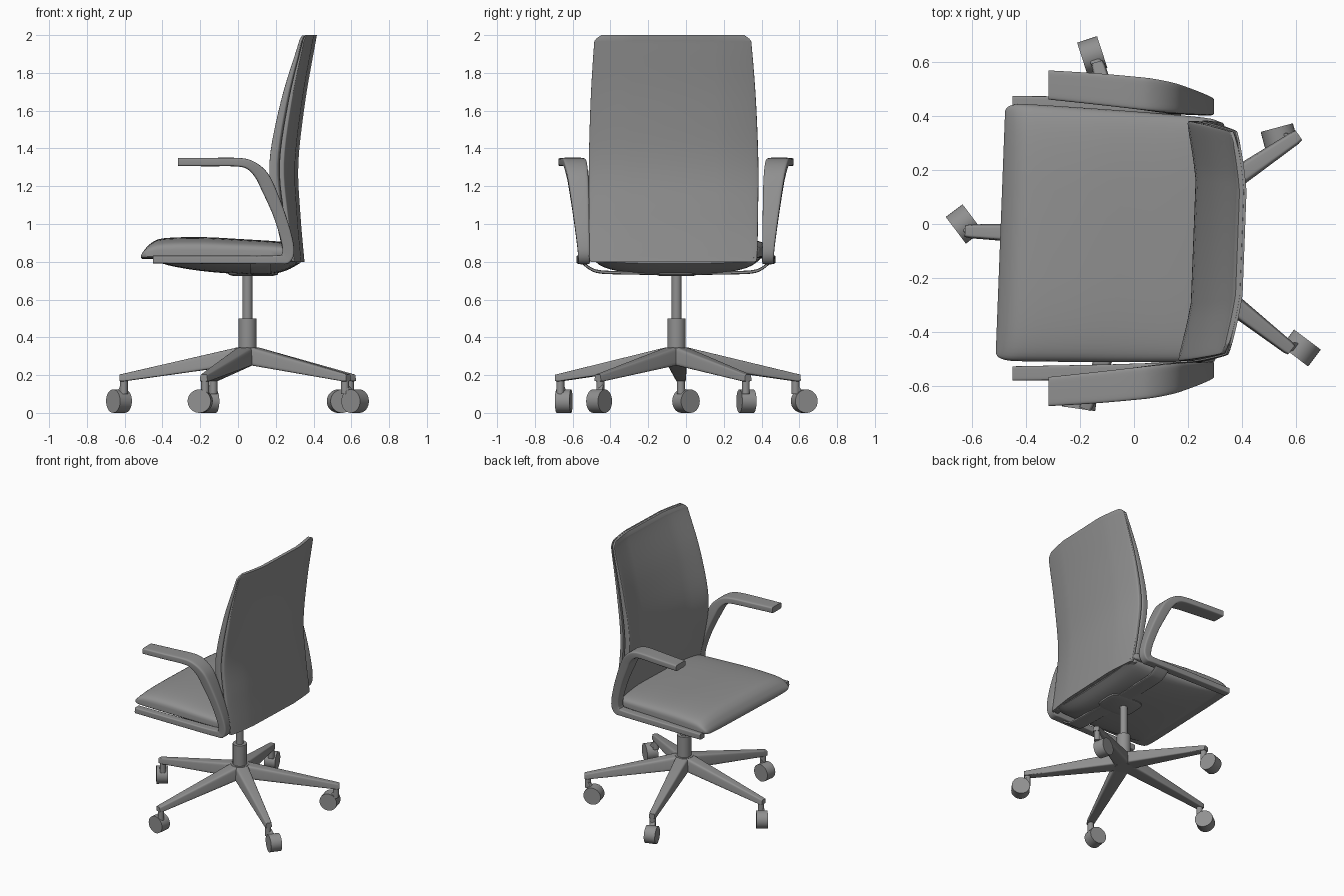
import bpy, bmesh
from math import sin, cos, pi, radians, copysign, hypot
from mathutils import Vector

if "Cube" in bpy.data.objects:
    bpy.data.objects.remove(bpy.data.objects["Cube"])

CX, CY = 0.05, -0.05          # swivel axis
TURN = radians(-2.2)          # seat and back are swivelled slightly

grey = bpy.data.materials.new("dark_grey")
grey.diffuse_color = (0.28, 0.28, 0.28, 1)
grey.use_nodes = True
grey.node_tree.nodes["Principled BSDF"].inputs["Base Color"].default_value = grey.diffuse_color


def finish(ob, angle=40):
    ob.data.materials.append(grey)
    bpy.ops.object.select_all(action='DESELECT')
    ob.select_set(True)
    bpy.context.view_layer.objects.active = ob
    bpy.ops.object.shade_smooth_by_angle(angle=radians(angle))
    return ob


def loft(name, rings, loc=(0, 0, 0), rot=0.0, mirror_y=False):
    """Skin closed rings of equal length and cap both ends."""
    bm = bmesh.new()
    vs = [[bm.verts.new(p) for p in r] for r in rings]
    n = len(rings[0])
    for a, b in zip(vs, vs[1:]):
        for i in range(n):
            j = (i + 1) % n
            bm.faces.new((a[i], a[j], b[j], b[i]))
    bm.faces.new(vs[0])
    bm.faces.new(vs[-1])
    bmesh.ops.recalc_face_normals(bm, faces=bm.faces)
    me = bpy.data.meshes.new(name)
    bm.to_mesh(me)
    bm.free()
    ob = bpy.data.objects.new(name, me)
    bpy.context.collection.objects.link(ob)
    ob.location = loc
    ob.rotation_euler.z = rot
    if mirror_y:
        m = ob.modifiers.new("Mirror", 'MIRROR')
        m.use_axis = (False, True, False)
    return finish(ob)


def spline(rows, steps=6):
    """Catmull-Rom through rows of numbers."""
    out = []
    for i in range(len(rows) - 1):
        a, b, c, d = (rows[max(0, min(len(rows) - 1, k))] for k in (i - 1, i, i + 1, i + 2))
        for s in range(steps):
            t = s / steps
            out.append([0.5 * (2*q + (r - p)*t + (2*p - 5*q + 4*r - w)*t*t + (3*q - p - 3*r + w)*t**3)
                        for p, q, r, w in zip(a, b, c, d)])
    return out + [list(rows[-1])]


def squircle(e, n=32):
    """Unit rounded square as (u, v) pairs; bigger e is squarer."""
    f = lambda s: copysign(abs(s) ** (2 / e), s)
    return [(f(cos(2*pi*(i + .5)/n)), f(sin(2*pi*(i + .5)/n))) for i in range(n)]


def rod(name, r, z0, z1, x, y, verts=32):
    bpy.ops.mesh.primitive_cylinder_add(vertices=verts, radius=r, depth=z1 - z0, location=(x, y, (z0 + z1)/2))
    bpy.context.object.name = name
    return finish(bpy.context.object)


# Seat cushion: x, half width, top z
rows = [(-.496, .45, .835), (-.485, .466, .862), (-.45, .476, .902), (-.385, .477, .926),
        (-.2, .472, .932), (.0, .465, .922), (.24, .453, .905), (.30, .44, .88)]
rings = []
for x, w, zt in spline(rows, 4):
    ring = []
    for u, v in squircle(5, 48):
        crown = 1 - .12 * u * u
        ring.append((x - CX, w * u, .835 + ((zt - .835) * crown * v if v > 0 else .02 * v)))
    rings.append(ring)
loft("seat_cushion", rings, (CX, CY, 0), TURN)

# Seat pan, a shallow bowl: x, half width, bottom z
rows = [(-.44, .42, .812), (-.37, .43, .782), (-.2, .43, .752), (0, .43, .735),
        (.15, .43, .732), (.25, .43, .752), (.32, .42, .79)]
rings = []
for x, w, zb in spline(rows, 4):
    rings.append([(x - CX, w * u, .822 + ((zb - .822) * -v if v < 0 else .004 * v)) for u, v in squircle(2.4, 40)])
loft("seat_pan", rings, (CX, CY, 0), TURN)

# Backrest: z, half width, rear x at middle, curve depth, thickness
rows = [(.80, .435, .353, .032, .05), (.83, .445, .35, .035, .058), (1.05, .448, .335, .05, .078),
        (1.32, .449, .327, .062, .09), (1.65, .438, .363, .058, .068), (1.93, .419, .41, .05, .036),
        (1.975, .41, .418, .048, .032), (2.0, .378, .422, .044, .026)]


def back_part(name, f0, f1, inset):
    rings = []
    for z, w, xb, d, t in spline(rows, 5):
        ring = []
        for u, v in squircle(9, 64):
            y = u * (w - inset)
            f = (f0 + f1) / 2 + v * (f1 - f0) / 2
            ring.append((xb - CX - d * u * u - t * f, y, z - inset * .5))
        rings.append(ring)
    loft(name, rings, (CX, CY - .008, 0), TURN)


back_part("back_shell", 0, .38, 0)
back_part("back_pad", .36, 1, .003)

# Armrests: one ribbon loop, x, z, thickness, inner y, outer y
path = [(-.45, .812, .042, .475, .528), (-.1, .811, .044, .468, .525), (.2, .811, .046, .458, .52),
        (.258, .825, .062, .456, .518), (.262, .90, .062, .457, .525), (.218, 1.05, .064, .459, .545),
        (.155, 1.2, .072, .462, .568), (.118, 1.265, .066, .466, .58), (.065, 1.311, .052, .472, .592),
        (0, 1.327, .046, .48, .60), (-.15, 1.328, .045, .497, .613), (-.318, 1.328, .044, .515, .623)]
pts = spline(path, 5)
rings = []
for i, (x, z, t, y0, y1) in enumerate(pts):
    a, b = pts[max(i - 1, 0)], pts[min(i + 1, len(pts) - 1)]
    tx, tz = b[0] - a[0], b[1] - a[1]
    L = hypot(tx, tz)
    nx, nz = -tz / L, tx / L
    rings.append([(x + nx*t/2*v, (y0 + y1)/2 + (y1 - y0)/2*u, z + nz*t/2*v) for u, v in squircle(7, 32)])
loft("armrest", rings, (0, -.053, 0), 0, True)

# Bracket under the seat that carries the arms: y, z
rings = [[(.12 + .055*v, y, z + .009*u) for u, v in squircle(6, 16)]
         for y, z in spline([(0, .738), (.3, .742), (.41, .748), (.46, .768), (.50, .80)], 4)]
loft("arm_bracket", rings, (0, -.053, 0), 0, True)

# Mechanism housing and gas lift
loft("mechanism", [[(.13*s*u, .11*s*v, z) for u, v in squircle(4, 32)]
                   for z, s in ((.725, .8), (.732, 1), (.78, 1.1))], (CX + .03, CY, 0), TURN)
rod("lift_rod", .026, .48, .74, CX, CY)
rod("lift_sleeve", .048, .34, .50, CX, CY)
rod("base_hub", .062, .25, .347, CX, CY)

# Five-star base with casters: leg angle, wheel x, wheel y, rolling angle
casters = [(178, -.63, 0, -53), (106, -.155, .626, -72), (34, .54, .32, 15),
           (-38, .62, -.46, -37), (-110, -.2, -.647, -8)]
for k, (ang, wx, wy, roll) in enumerate(casters, 1):
    a = radians(ang)
    rings = [[(r, w*u*(1 - .12*v), (z0 + z1)/2 + (z1 - z0)/2*v) for u, v in squircle(7, 24)]
             for r, w, z0, z1 in ((0, .052, .255, .348), (.06, .05, .25, .345),
                                  (.66, .024, .166, .207), (.678, .02, .168, .203))]
    loft(f"base_leg_{k}", rings, (CX, CY, 0), a)
    sx, sy = CX + .655*cos(a), CY + .655*sin(a)
    rod(f"caster_stem_{k}", .021, .10, .19, sx, sy, 20)
    # fork running from the stem down to the axle
    s, w = Vector((sx, sy, .135)), Vector((wx, wy, .075))
    side = Vector((-sin(radians(roll)), cos(radians(roll)), 0))
    loft(f"caster_fork_{k}", [[p + side*.02*u + Vector((0, 0, .024*v)) for u, v in squircle(5, 16)]
                              for p in (s, s.lerp(w, .5), w)])
    bpy.ops.mesh.primitive_cylinder_add(vertices=32, radius=.062, depth=.078, location=(wx, wy, .062),
                                        rotation=(pi/2, 0, radians(roll)))
    bpy.context.object.name = f"caster_wheel_{k}"
    finish(bpy.context.object)
